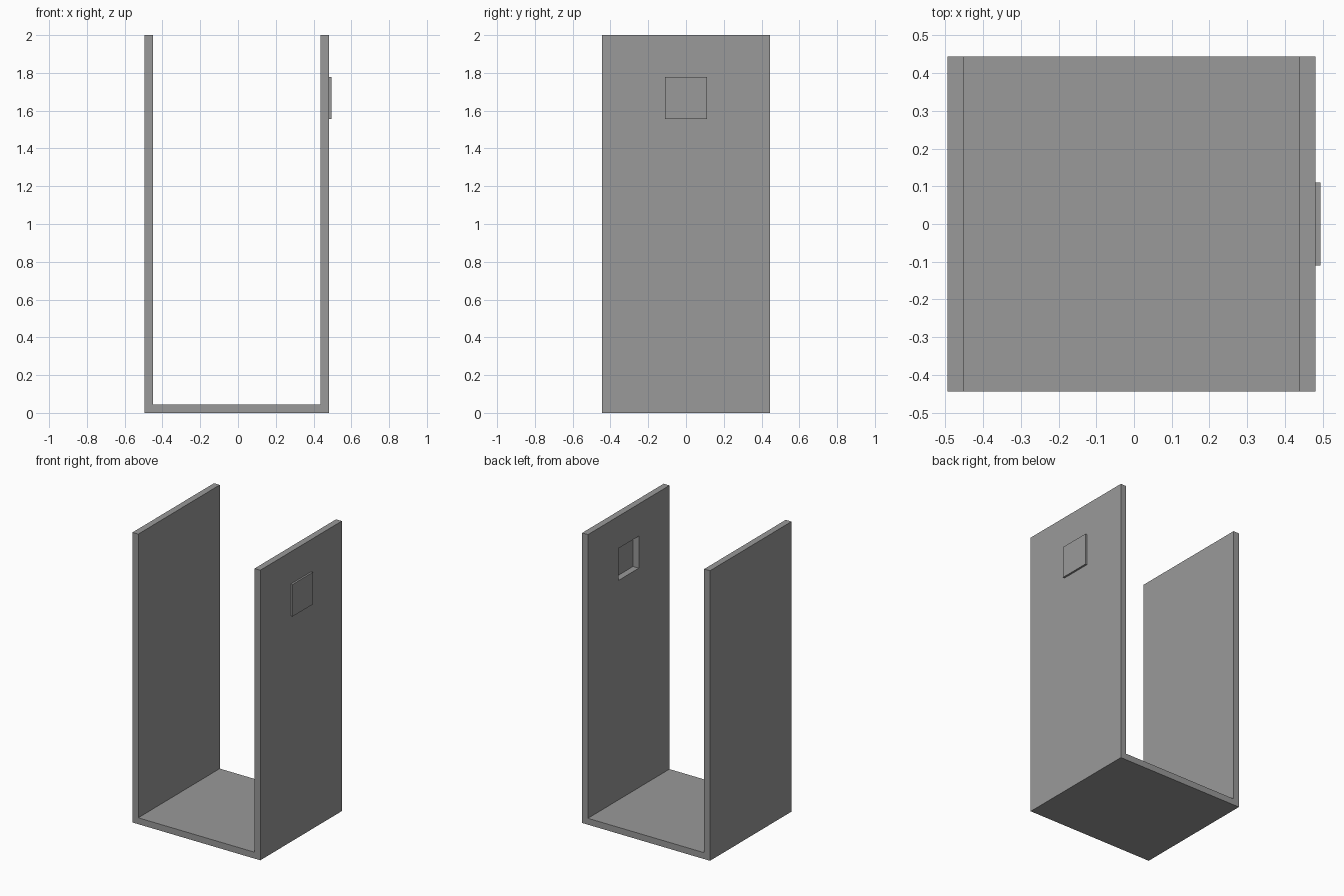
import bpy, bmesh

if "Cube" in bpy.data.objects:
    bpy.data.objects.remove(bpy.data.objects["Cube"])

X0, X1 = -0.494, 0.481      # outer faces of the two walls
T = 0.044                   # panel thickness
HALF_D, H = 0.444, 2.0      # half depth, height
PLATE_OUT = 0.494           # outer face of the small plate
P, PZ0, PZ1 = 0.11, 1.557, 1.778

grey = bpy.data.materials.new("dark_grey")
grey.diffuse_color = (0.32, 0.32, 0.32, 1)
grey.use_nodes = True
grey.node_tree.nodes["Principled BSDF"].inputs["Base Color"].default_value = grey.diffuse_color


def make_object(name, bm):
    bmesh.ops.recalc_face_normals(bm, faces=bm.faces)
    mesh = bpy.data.meshes.new(name)
    bm.to_mesh(mesh)
    bm.free()
    mesh.materials.append(grey)
    obj = bpy.data.objects.new(name, mesh)
    bpy.context.collection.objects.link(obj)
    return obj


def extrude_xz(name, profile, y0, y1):
    """Extrude a closed x-z outline along y."""
    bm = bmesh.new()
    face = bm.faces.new([bm.verts.new((x, y0, z)) for x, z in profile])
    result = bmesh.ops.extrude_face_region(bm, geom=[face])
    verts = [v for v in result["geom"] if isinstance(v, bmesh.types.BMVert)]
    bmesh.ops.translate(bm, verts=verts, vec=(0, y1 - y0, 0))
    return make_object(name, bm)


def box(name, xa, xb):
    outline = [(xa, PZ0), (xb, PZ0), (xb, PZ1), (xa, PZ1)]
    return extrude_xz(name, outline, -P, P)


# U-shaped channel: floor and two tall walls
channel = extrude_xz("channel", [
    (X0, 0), (X1, 0), (X1, H), (X1 - T, H),
    (X1 - T, T), (X0 + T, T), (X0 + T, H), (X0, H)], -HALF_D, HALF_D)

# square window through the right wall
cutter = box("window_cutter", X1 - T - 0.05, X1 + 0.05)
cutter.hide_render = True
mod = channel.modifiers.new("window", 'BOOLEAN')
mod.operation = 'DIFFERENCE'
mod.solver = 'EXACT'
mod.object = cutter
bpy.context.view_layer.objects.active = channel
bpy.ops.object.modifier_apply(modifier=mod.name)
bpy.data.objects.remove(cutter)

# thin plate closing the window on the outside
box("window_plate", X1, PLATE_OUT)
